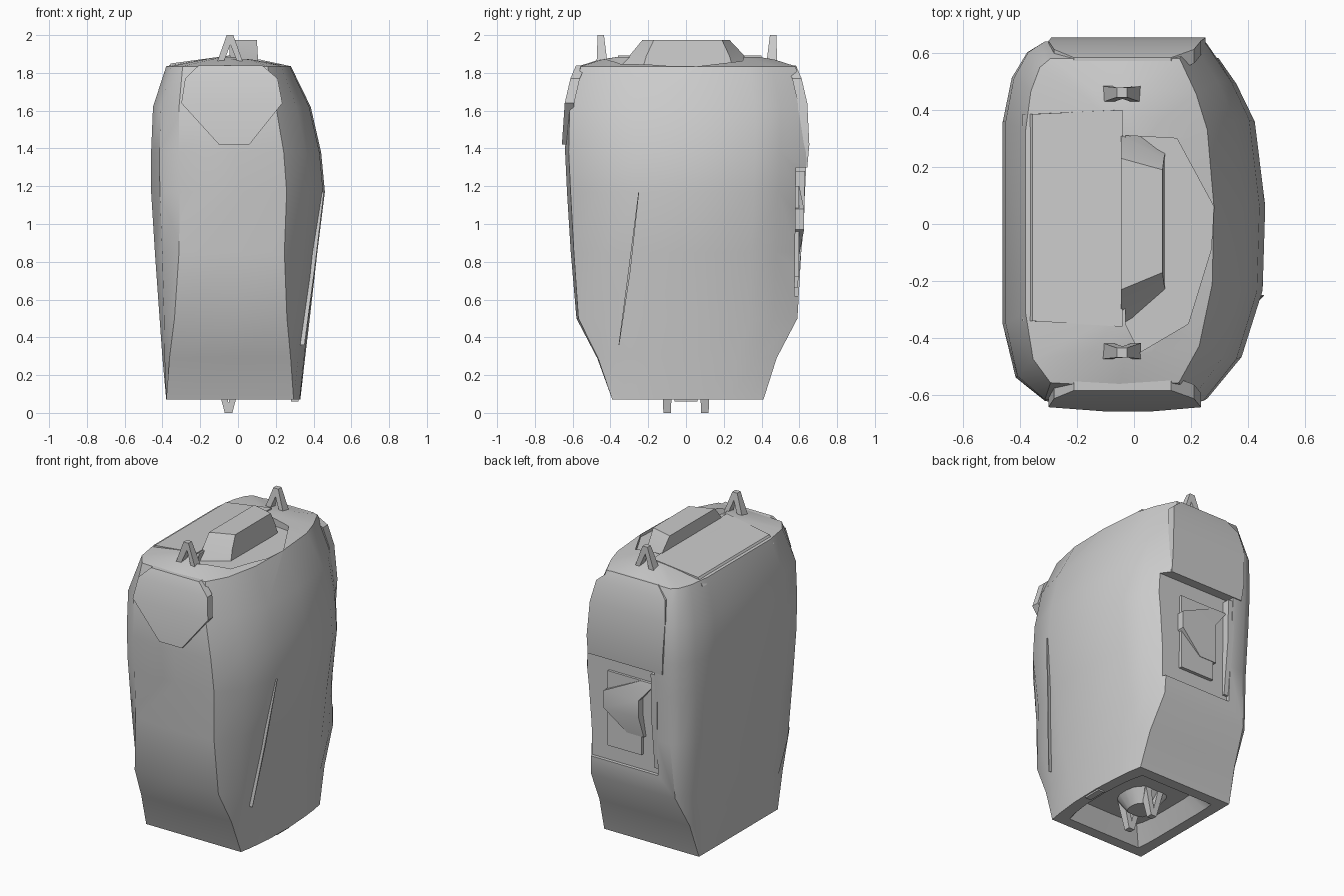
import bpy, bmesh

if "Cube" in bpy.data.objects:
    bpy.data.objects.remove(bpy.data.objects["Cube"])


def loft(name, rings, angle=35):
    """Skin a stack of equal-length rings and close both ends."""
    bm = bmesh.new()
    rows = [[bm.verts.new(p) for p in ring] for ring in rings]
    n = len(rows[0])
    for a, b in zip(rows, rows[1:]):
        for i in range(n):
            bm.faces.new((a[i], a[(i + 1) % n], b[(i + 1) % n], b[i]))
    bm.faces.new(rows[0][::-1])
    bm.faces.new(rows[-1])
    bmesh.ops.recalc_face_normals(bm, faces=bm.faces)
    me = bpy.data.meshes.new(name)
    bm.to_mesh(me)
    bm.free()
    ob = bpy.data.objects.new(name, me)
    bpy.context.collection.objects.link(ob)
    smooth(ob, angle)
    return ob


def smooth(ob, angle):
    bpy.ops.object.select_all(action='DESELECT')
    ob.select_set(True)
    bpy.context.view_layer.objects.active = ob
    bpy.ops.object.shade_smooth_by_angle(angle=angle * 3.14159 / 180)


def box(name, x0, x1, y0, y1, z0, z1):
    return loft(name, [[(x0, y0, z), (x1, y0, z), (x1, y1, z), (x0, y1, z)]
                       for z in (z0, z1)])


def cut(ob, cutter):
    m = ob.modifiers.new("cut", 'BOOLEAN')
    m.operation, m.solver, m.object = 'DIFFERENCE', 'EXACT', cutter
    bpy.context.view_layer.objects.active = ob
    bpy.ops.object.modifier_apply(modifier=m.name)
    bpy.data.objects.remove(cutter)


# Cross-sections blend between a rounded (middle) and a square (bottom) outline
ROUND = [(.56, -.97), (.82, -.74), (.98, -.37), (1, .1), (.92, .57), (.78, .78),
         (.57, 1), (0, 1), (-.67, 1), (-.81, .94), (-.93, .8), (-1, .56),
         (-1, -.55), (-.9, -.84), (-.67, -.97), (0, -1)]
SQUARE = [(.9, -1), (.94, -.8), (.99, -.4), (1, .1), (.97, .55), (.94, .8),
          (.9, 1), (0, 1), (-1, 1), (-1, .97), (-1, .8), (-1, .55),
          (-1, -.55), (-1, -.8), (-1, -1), (0, -1)]


def section(z, x0, x1, y0, y1, r):
    ring = []
    for (rx, ry), (sx, sy) in zip(ROUND, SQUARE):
        u, v = sx + (rx - sx) * r, sy + (ry - sy) * r
        ring.append(((x0 + x1 + u * (x1 - x0)) / 2,
                     (y0 + y1 + v * (y1 - y0)) / 2, z))
    return ring


# Main shell, starting with the recessed underside
body = loft("body_shell", [section(*s) for s in (
    (.17, -.25, .20, -.25, .26, .3),
    (.07, -.31, .26, -.32, .34, .1),
    (.07, -.38, .33, -.39, .41, 0),
    (.29, -.40, .355, -.47, .48, .3),
    (.50, -.415, .38, -.58, .59, .6),
    (.85, -.44, .42, -.61, .61, .9),
    (1.17, -.46, .46, -.63, .63, 1),
    (1.38, -.46, .44, -.64, .64, 1),
    (1.62, -.45, .385, -.635, .64, 1),
    (1.835, -.38, .28, -.57, .58, .8),
    (1.87, -.2, .14, -.46, .47, 1),
    (1.885, -.1, .05, -.36, .38, 1))])

# Recess in the back and crescent scoop in the top
cut(body, loft("back_cutter", [
    [(-.22, y, z), (.36, y, z), (.36, .8, z), (-.22, .8, z)]
    for z, y in ((.62, .575), (1.3, .582))]))
CRESCENT = [(-.03, .31), (.15, .3), (.28, .06), (.27, -.09), (.19, -.35),
            (.02, -.45), (-.03, -.35)]
cut(body, loft("top_cutter", [[(x, y, z - .12 * max(x - .1, 0) if z < 1.9 else z)
                              for x, y in CRESCENT] for z in (1.838, 2.1)]))
smooth(body, 35)

# Fittings inside the back recess
box("back_strip", -.10, .14, .56, .597, .72, 1.2)
loft("back_clamp", [[(x0, .57, z), (x1, .57, z), (x1, y, z), (x0, y, z)]
                    for z, x0, x1, y in ((.84, -.12, .0, .60), (.97, -.1, .15, .625),
                                         (1.08, -.1, .15, .625), (1.2, -.2, -.1, .60))])
loft("back_rail", [[(x0, .57, z), (-.19, .57, z), (-.19, y, z), (x0, y, z)]
                   for z, x0, y in ((.66, -.22, .59), (1.0, -.23, .625), (1.28, -.24, .63))])


# Arched end hoods
def hood(name, side, rows):
    loft(name, [[(x0, side * y, z), (x1, side * y, z),
                 (x1, side * (y - .05), z), (x0, side * (y - .05), z)]
                for z, x0, x1, y in rows])


ARCH = [(1.838, -.21, .13, .583), (1.77, -.28, .21, .612), (1.64, -.3, .235, .642)]
hood("front_hood", -1, ARCH + [(1.42, -.1, .06, .657)])
hood("back_hood", 1, ARCH + [(1.42, -.29, .25, .653), (1.3, -.28, .25, .642)])

# Sloping top plate, with a bevelled outer edge
loft("top_plate", [[(-.39, y0, 1.80), (-.355, y0, 1.85), (-.04, y1, 1.893), (-.04, y1, 1.80)]
                   for y0, y1 in ((-.34, -.36), (.385, .40))])

# Raised grip beside the plate
loft("top_grip", [[(-.045, a, z), (x, b, z), (x, c, z), (-.045, d, z)]
                  for z, x, a, b, c, d in ((1.82, .11, -.37, -.23, .25, .38),
                                           (1.89, .105, -.30, -.21, .23, .31),
                                           (1.975, .10, -.23, -.17, .19, .23))])

# Lifting lugs: open triangular loops at both ends
LUG = [(-.11, 1.86), (-.075, 1.86), (-.04, 1.95), (-.005, 1.86), (.025, 1.86),
       (-.025, 2.0), (-.06, 2.0)]
for name, y in (("front_lug", -.445), ("back_lug", .455)):
    s = 1 if y > 0 else -1
    loft(name, [[(x, y + d * (1 if z < 1.9 else .6) + s * .006 * (z > 1.97), z)
                 for x, z in LUG] for d in (-.028, .028)])

# Underside hub, feet and corner tab
loft("underside_hub", [section(z, -.05 - r, -.05 + r, -r, r, 1)
                       for z, r in ((.09, .07), (.18, .13))])
FOOT = [(-.12, .19), (-.07, .0), (-.03, .0), (.02, .19), (-.02, .19), (-.05, .05), (-.08, .19)]
for name, y in (("front_foot", -.1), ("back_foot", .1)):
    loft(name, [[(x, y + d * (.7 if z < .06 else 1), z) for x, z in FOOT]
                for d in (-.028, .028)])
box("corner_tab", .28, .32, -.06, .06, .06, .1)

# Narrow sliver on the right side
loft("side_sliver", [[(x - .03, y, z), (x, y - w, z), (x, y + w, z)]
                     for z, y, x, w in ((.36, -.355, .352, .002), (.75, -.3, .404, .006),
                                        (1.17, -.25, .455, .002))])
